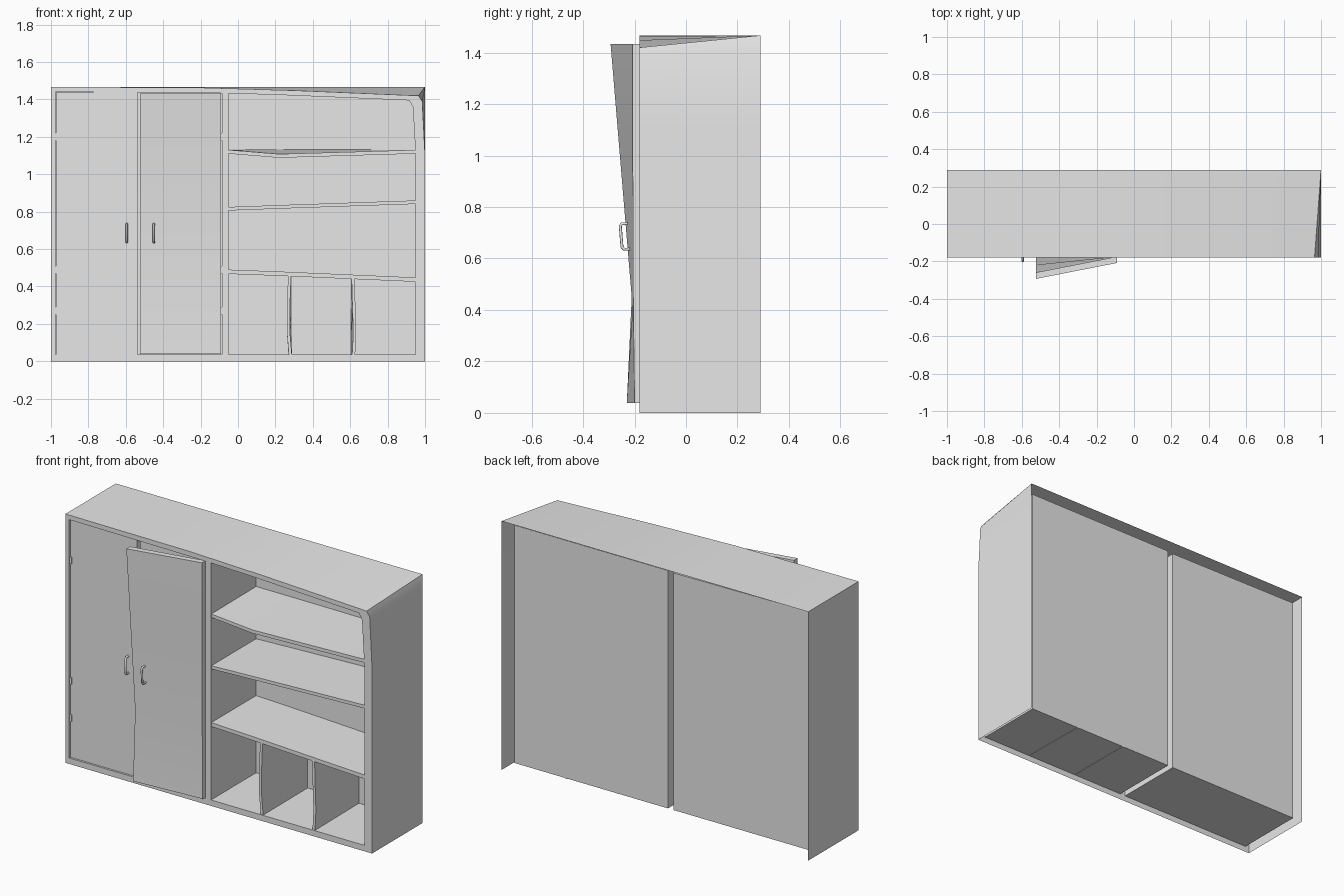
import bpy, bmesh

cube = bpy.data.objects.get("Cube")
if cube:
    bpy.data.objects.remove(cube, do_unlink=True)

grey = bpy.data.materials.new("plain grey")
grey.use_nodes = True
grey.diffuse_color = (0.8, 0.8, 0.8, 1)
grey.node_tree.nodes["Principled BSDF"].inputs["Base Color"].default_value = (0.8, 0.8, 0.8, 1)

FRONT, BACK, PANEL = -0.18, 0.29, 0.24


def finish(bm, name, flip=True):
    if flip:
        bmesh.ops.recalc_face_normals(bm, faces=bm.faces)
    mesh = bpy.data.meshes.new(name)
    bm.to_mesh(mesh)
    bm.free()
    mesh.materials.append(grey)
    obj = bpy.data.objects.new(name, mesh)
    bpy.context.collection.objects.link(obj)
    bpy.ops.object.select_all(action="DESELECT")
    obj.select_set(True)
    bpy.context.view_layer.objects.active = obj
    bpy.ops.object.shade_smooth_by_angle(angle=0.6)
    return obj


def loft(bm, rings, cap_start=True, cap_end=True, skip=()):
    """Join rings of points with quads; sides listed in skip stay open."""
    loops = [[bm.verts.new(p) for p in ring] for ring in rings]
    n = len(loops[0])
    for a, b in zip(loops, loops[1:]):
        for i in range(n):
            if i not in skip:
                j = (i + 1) % n
                bm.faces.new((a[i], a[j], b[j], b[i]))
    if cap_start:
        bm.faces.new(loops[0])
    if cap_end:
        bm.faces.new(loops[-1])


def at_depth(profile, y):
    return [(x, y, z) for x, z in profile]


def box(name, x0, x1, y0, y1, z0, z1):
    bm = bmesh.new()
    ring = [(x0, z0), (x1, z0), (x1, z1), (x0, z1)]
    loft(bm, [at_depth(ring, y0), at_depth(ring, y1)])
    return finish(bm, name)


# Profiles of the shell and its two compartments, front and back
outer_front = [(-1, 0), (1, 0), (1, 1.1), (0.985, 1.39), (0.965, 1.42),
               (0.3, 1.448), (-0.2, 1.463), (-1, 1.467)]
outer_back = [(-1, 0), (1, 0), (1, 1.1), (1, 1.41), (1, 1.467),
              (0.3, 1.467), (-0.2, 1.467), (-1, 1.467)]
shelf_front = [(-0.05, 0.035), (0.95, 0.035), (0.95, 1.1), (0.935, 1.36),
               (0.915, 1.395), (0.2, 1.425), (-0.05, 1.432)]
shelf_back = [(-0.05, 0.035), (0.95, 0.035), (0.95, 1.1), (0.95, 1.39),
              (0.95, 1.437), (0.2, 1.437), (-0.05, 1.437)]
closet = [(-0.975, 0.035), (-0.085, 0.035), (-0.085, 1.433), (-0.975, 1.44)]

# Outer shell: sides and top, open below and behind
bm = bmesh.new()
loft(bm, [at_depth(outer_front, FRONT), at_depth(outer_back, BACK)], False, False, skip=(0,))
shell = finish(bm, "outer_shell")

# Front rim with the two openings
bm = bmesh.new()
for profile in (outer_front, shelf_front, closet):
    verts = [bm.verts.new(p) for p in at_depth(profile, FRONT)]
    for i, v in enumerate(verts):
        bm.edges.new((v, verts[(i + 1) % len(verts)]))
bmesh.ops.triangle_fill(bm, use_beauty=True, edges=bm.edges[:], normal=(0, -1, 0))
for face in bm.faces:
    face.normal_update()
    if face.normal.y > 0:
        face.normal_flip()
finish(bm, "front_rim", flip=False)

# Compartments with their back panels
for name, front, back in (("shelf_compartment", shelf_front, shelf_back),
                          ("closet_compartment", closet, closet)):
    bm = bmesh.new()
    loft(bm, [at_depth(front, FRONT), at_depth(back, PANEL)], cap_start=False)
    finish(bm, name)


# Warped shelves: tops at left end, dip point and right end
def shelf(name, front, back, thick):
    xs = (-0.05, 0.22, 0.95)
    bm = bmesh.new()
    rings = []
    for x, f, b in zip(xs, front, back):
        rings.append([(x, FRONT + 0.003, f - thick), (x, FRONT + 0.003, f),
                      (x, PANEL, b), (x, PANEL, b - thick)])
    loft(bm, rings)
    finish(bm, name)


shelf("upper_shelf", (1.13, 1.108, 1.13), (1.133, 1.133, 1.13), 0.02)
shelf("middle_shelf", (0.825, 0.835, 0.86), (0.825, 0.835, 0.86), 0.019)
shelf("lower_shelf", (0.49, 0.48, 0.448), (0.49, 0.48, 0.448), 0.023)


# Cubby dividers with a bowed front edge
def divider(name, front_xs, back_x, width):
    bm = bmesh.new()
    rings = []
    for x, z in zip(front_xs, (0.033, 0.15, 0.28, 0.455)):
        rings.append([(x, FRONT + 0.003, z), (x + width, FRONT + 0.003, z),
                      (back_x + width, PANEL, z), (back_x, PANEL, z)])
    loft(bm, rings)
    finish(bm, name)


divider("left_divider", (0.272, 0.262, 0.261, 0.268), 0.27, 0.016)
divider("right_divider", (0.61, 0.616, 0.612, 0.607), 0.605, 0.016)

# Closed door
box("closed_door", -0.972, -0.537, -0.172, -0.14, 0.037, 1.436)

# Twisted open door
bm = bmesh.new()
rings = []
for z, left_y, right_y in ((0.038, -0.23, -0.2), (0.45, -0.211, -0.205),
                           (0.94, -0.252, -0.207), (1.433, -0.293, -0.208)):
    rings.append([(-0.523, left_y, z), (-0.09, right_y, z),
                  (-0.09, right_y + 0.034, z), (-0.523, left_y + 0.034, z)])
loft(bm, rings)
finish(bm, "open_door")


# Bent bar handles
def handle(name, x, face_y, lean):
    curve = bpy.data.curves.new(name, "CURVE")
    curve.dimensions = "3D"
    curve.bevel_depth = 0.006
    curve.bevel_resolution = 2
    curve.use_fill_caps = True
    path = [(0.008, 0.636), (-0.02, 0.636), (-0.027, 0.645),
            (-0.027, 0.726), (-0.02, 0.735), (0.008, 0.735)]
    spline = curve.splines.new("POLY")
    spline.points.add(len(path) - 1)
    for point, (y, z) in zip(spline.points, path):
        point.co = (x, face_y + y - lean * (z - 0.685), z, 1)
    curve.materials.append(grey)
    bpy.context.collection.objects.link(bpy.data.objects.new(name, curve))


handle("closed_door_handle", -0.595, -0.172, 0)
handle("open_door_handle", -0.45, -0.225, 0.08)

# Small hinges on the closet sides
for side, x in (("right", -0.975), ("left", -0.097)):
    for i, z in enumerate((0.27, 0.49, 1.2)):
        box(f"{side}_hinge_{i + 1}", x, x + 0.012, -0.175, -0.13, z - 0.02, z + 0.02)
